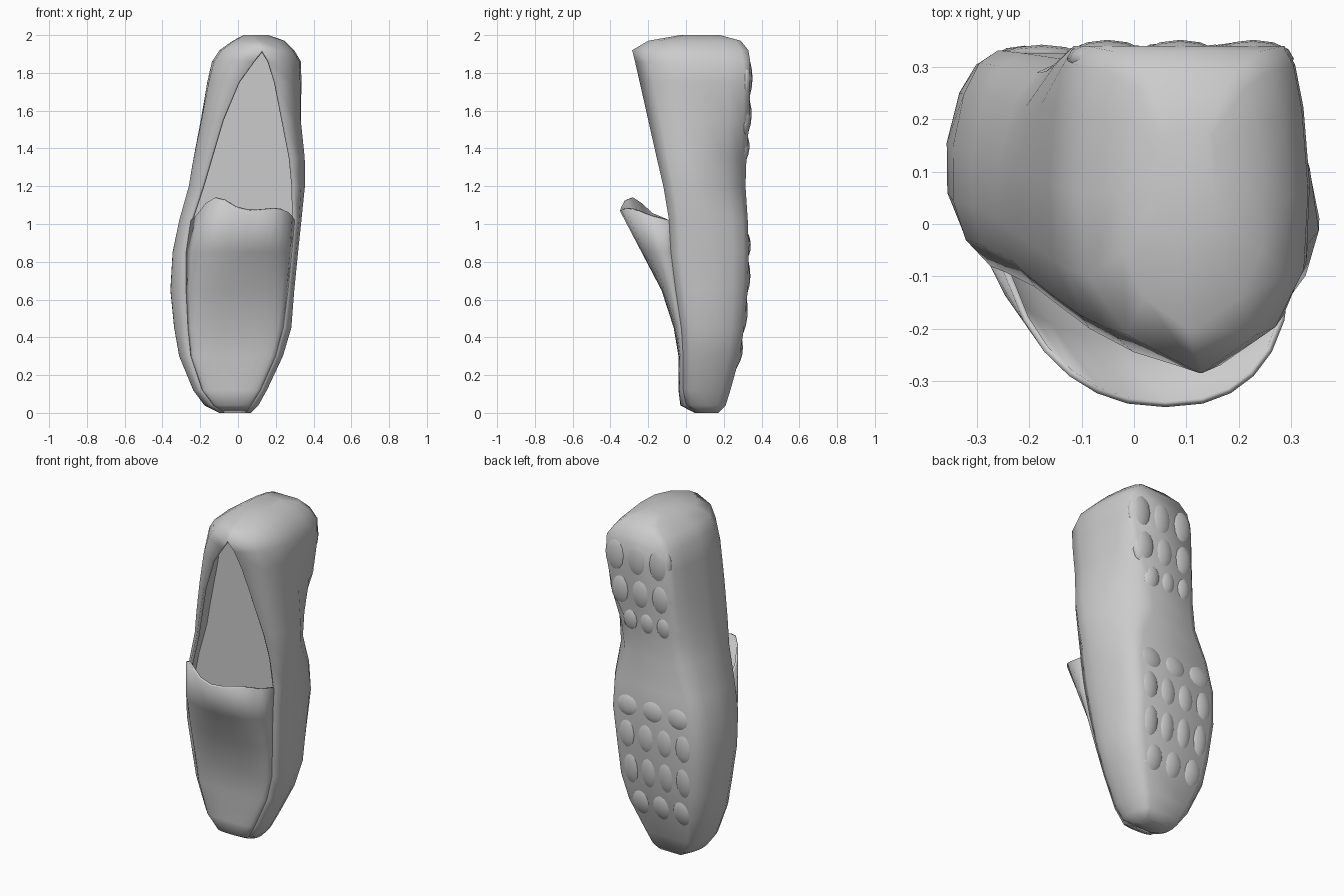
import bpy, bmesh, math

if "Cube" in bpy.data.objects:
    bpy.data.objects.remove(bpy.data.objects["Cube"])

# Stations from toe (z=0) to heel: z, outer left x, outer right x, rim y, sole y,
# rim left x, rim right x, sole edge inset
ST = [
    (0.00, -.10, .07, .06, .17, -.07, .04, .02),
    (0.04, -.18, .11, 0, .21, -.13, .07, .05),
    (0.12, -.24, .155, -.015, .235, -.19, .12, .07),
    (0.30, -.315, .24, -.015, .285, -.25, .2, .09),
    (0.45, -.342, .285, -.025, .307, -.265, .24, .10),
    (0.65, -.362, .30, -.055, .327, -.275, .265, .10),
    (0.85, -.35, .32, -.08, .332, -.275, .285, .09),
    (1.02, -.315, .338, -.09, .327, -.25, .30, .10),
    (1.20, -.265, .358, -.12, .315, -.19, .295, .13),
    (1.35, -.24, .358, -.155, .32, -.145, .28, .12),
    (1.55, -.20, .338, -.20, .335, -.085, .24, .08),
    (1.75, -.165, .338, -.245, .34, .0, .20, .05),
    (1.86, -.14, .335, -.27, .34, .08, .165, .05),
    (1.92, -.10, .30, -.285, .33, .125, .13, .06),
    (1.97, -.03, .25, -.20, .29, .10, .12, .06),
    (2.00, .03, .16, -.03, .18, .08, .10, .02),
]
# Half section: depth fraction, blend from rim to outer wall, share of sole inset
HALF = [(0, 0, 0), (.12, .62, 0), (.3, .94, 0), (.55, 1, .04),
        (.8, 1, .28), (.94, 1, .6), (1, 1, 1)]


def section(s):
    z, xl, xr, yr, ys, rl, rr, ins = s
    arch = .11 * math.exp(-((z - 1.25) / .2) ** 2)   # extra waist on the inner side

    def side(rim, outer, sign, extra):
        return [(rim + (outer - rim) * b + sign * (ins * g + extra * g ** .5),
                 yr + (ys - yr) * f, z) for f, b, g in HALF]
    return side(rl, xl, 1, 0) + side(rr, xr, -1, arch)[::-1]


def loft(name, rings, closed_from=None, caps=False, thickness=0):
    bm = bmesh.new()
    rows = [[bm.verts.new(p) for p in r] for r in rings]
    n = len(rows[0])
    for i in range(len(rows) - 1):
        a, b = rows[i], rows[i + 1]
        closed = closed_from is not None and i >= closed_from
        for j in range(n if closed else n - 1):
            k = (j + 1) % n
            bm.faces.new((a[j], a[k], b[k], b[j]))
    if caps:
        bm.faces.new(rows[0])
        bm.faces.new(rows[-1])
    bmesh.ops.recalc_face_normals(bm, faces=bm.faces)
    return finish(name, bm, thickness)


def finish(name, bm, thickness=0):
    me = bpy.data.meshes.new(name)
    bm.to_mesh(me)
    bm.free()
    ob = bpy.data.objects.new(name, me)
    bpy.context.collection.objects.link(ob)
    bpy.ops.object.select_all(action='DESELECT')
    ob.select_set(True)
    bpy.context.view_layer.objects.active = ob
    bpy.ops.object.shade_smooth_by_angle(angle=math.radians(60))
    if thickness:
        m = ob.modifiers.new("wall", 'SOLIDIFY')
        m.thickness = thickness
        m.offset = -1
    return ob


# Side walls, sole and heel cup: open along the top until the heel collar closes
loft("shoe_body", [section(s) for s in ST], closed_from=13, caps=True, thickness=.015)

# Vamp: arches over the forefoot and rises into a narrowing tongue
CREST = [.045, -.03, -.04, -.04, -.065, -.13, -.235, -.35]
rings = []
for i, (s, crest) in enumerate(zip(ST, CREST)):
    z, xl, xr, yr, ys, rl, rr, ins = s
    w = (i / 7) ** 3
    ring = []
    for k in range(13):
        t = math.pi * k / 12
        c, h = math.cos(t), max(math.sin(t), 0) ** .75
        x = (rl + rr) / 2 - (rr - rl) / 2 * math.copysign(abs(c) ** .85, c)
        x = x * (1 - .18 * h * w) + .04 * h * w
        lip = .05 * h + (.08 if c > 0 else .02) * math.sin(2 * t) ** 2 if i == 7 else 0
        ring.append((x, yr + (crest - yr) * h, z + lip))
    rings.append(ring)
loft("vamp", rings, thickness=.012)

# Footbed: flat upright panel inside the opening, fitted to the walls
BED_Y = 0.06


def wall_x(points):
    for (x0, y0, _), (x1, y1, _) in zip(points, points[1:]):
        if y0 <= BED_Y <= y1:
            return x0 + (x1 - x0) * (BED_Y - y0) / (y1 - y0)


bed = []
for s in ST[3:15]:
    p = section(s)
    bed.append([(wall_x(p[:7]) + .008, BED_Y, s[0]), (wall_x(p[:6:-1]) - .008, BED_Y, s[0])])
loft("footbed", bed)


def sole_at(z):
    for a, b in zip(ST, ST[1:]):
        if a[0] <= z <= b[0]:
            t = (z - a[0]) / (b[0] - a[0])
            return section([u + (v - u) * t for u, v in zip(a, b)])[6:8]


# Tread: rows of rounded pads following the sole slope
def tread(name, rows):
    bm = bmesh.new()
    for z, height, cols in rows:
        left, right = sole_at(z)
        x0, x1 = left[0] - .01, right[0] + .01
        w = (x1 - x0) / cols
        for c in range(cols):
            new = bmesh.ops.create_uvsphere(bm, u_segments=12, v_segments=8, radius=1)['verts']
            for v in new:
                zz = z + v.co.z * height
                v.co.x = x0 + w * (c + .5) + v.co.x * w * .56
                v.co.y = sole_at(zz)[0][1] - .024 + v.co.y * .036
                v.co.z = zz
    finish(name, bm)


tread("heel_tread", [(1.77, .12, 3), (1.57, .11, 3), (1.40, .08, 3)])
tread("forefoot_tread", [(.89, .08, 3), (.72, .11, 4), (.51, .12, 4), (.31, .10, 3)])
